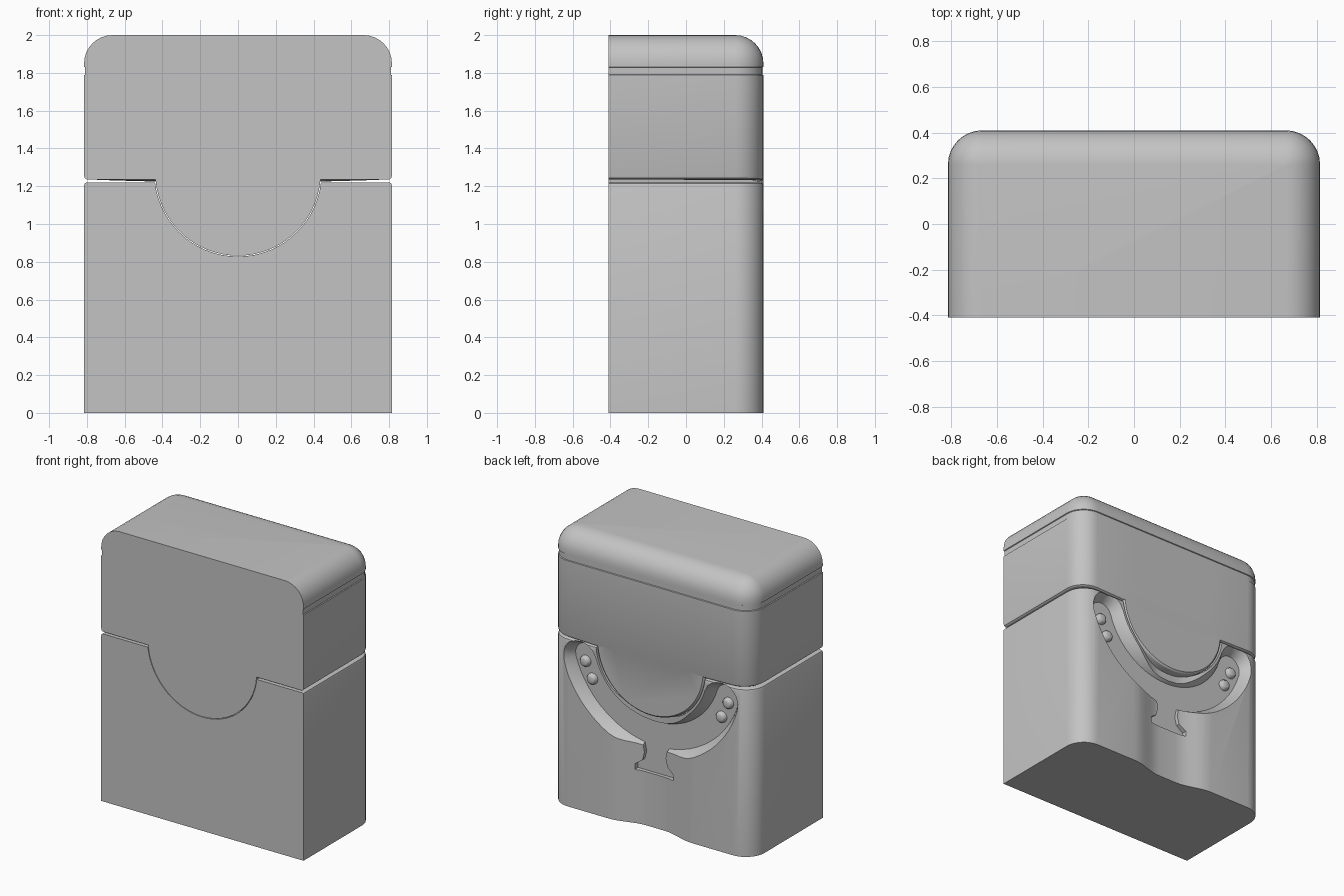
import bpy, bmesh, math
from mathutils import Vector

if "Cube" in bpy.data.objects:
    bpy.data.objects.remove(bpy.data.objects["Cube"])

grey = bpy.data.materials.new("light grey")
grey.use_nodes = True
grey.diffuse_color = (0.55, 0.55, 0.55, 1)
grey.node_tree.nodes["Principled BSDF"].inputs["Base Color"].default_value = grey.diffuse_color

W, D = 0.815, 0.41        # half width and half depth
ROUND = 0.15              # rear corner radius
HUB = 1.27                # height of the tongue and channel centre
FLOOR = 0.33              # y of the channel floor


def make(name, bm):
    bmesh.ops.recalc_face_normals(bm, faces=bm.faces)
    mesh = bpy.data.meshes.new(name)
    bm.to_mesh(mesh)
    bm.free()
    ob = bpy.data.objects.new(name, mesh)
    bpy.context.collection.objects.link(ob)
    mesh.materials.append(grey)
    return ob


def loft(name, rings):
    """Skin equal-length closed rings and cap both ends."""
    bm = bmesh.new()
    rows = [[bm.verts.new(p) for p in ring] for ring in rings]
    n = len(rows[0])
    for a, b in zip(rows, rows[1:]):
        for i in range(n):
            bm.faces.new((a[i], a[(i + 1) % n], b[(i + 1) % n], b[i]))
    bm.faces.new(rows[0])
    bm.faces.new(rows[-1])
    return make(name, bm)


def plan(inset, dent=0.0):
    """Flat-fronted outline with rounded rear corners and an optional rear dent."""
    r = max(ROUND - inset, 0.004)
    w, d = W - inset, D - inset
    half = [(w, -D)]
    for i in range(9):
        a = math.radians(90 * i / 8)
        half.append((w - r + r * math.cos(a), d - r + r * math.sin(a)))
    for i in range(8):
        t = i / 7
        half.append((0.34 - 0.27 * t, d - dent * (1 - math.cos(math.pi * t)) / 2))
    return half + [(-x, y) for x, y in reversed(half)]


def boolean(ob, cutter, operation):
    mod = ob.modifiers.new(operation.lower(), 'BOOLEAN')
    mod.operation, mod.solver, mod.object = operation, 'EXACT', cutter
    bpy.context.view_layer.objects.active = ob
    bpy.ops.object.modifier_apply(modifier=mod.name)
    bpy.data.objects.remove(cutter)


def disc(name, steps):
    """Round plug along y, given as (radius, y) steps."""
    return loft(name, [[(r * math.cos(a), y, HUB + r * math.sin(a))
                        for a in (math.tau * i / 64 for i in range(64))] for r, y in steps])


def arc_slot(half_width, y):
    """Arc-shaped slot outline with round ends, hung below the hub."""
    mid, end, pts = 0.595, math.radians(17), []
    c1 = Vector((mid * math.cos(end), HUB - mid * math.sin(end)))
    c0 = Vector((-c1.x, c1.y))
    for i in range(33):
        a = math.pi + end + (math.pi - 2 * end) * i / 32
        r = mid + half_width
        pts.append((r * math.cos(a), y, HUB + r * math.sin(a)))
    for i in range(1, 8):
        a = -end + math.pi * i / 8
        pts.append((c1.x + half_width * math.cos(a), y, c1.y + half_width * math.sin(a)))
    for i in range(33):
        a = -end - (math.pi - 2 * end) * i / 32
        r = mid - half_width
        pts.append((r * math.cos(a), y, HUB + r * math.sin(a)))
    for i in range(1, 8):
        a = end + math.pi * i / 8
        pts.append((c0.x + half_width * math.cos(a), y, c0.y + half_width * math.sin(a)))
    return pts


# Body with a shallow vertical dent down the rear
levels = [(0, 0), (1.205, 0), (1.215, 0.004), (1.22, 0.014)]
body = loft("body", [[(x, y, z) for x, y in plan(s, 0.055)] for z, s in levels])
boolean(body, disc("tongue_cutter", [(0.442, -0.6), (0.442, 0.6)]), 'DIFFERENCE')

# Curved channel with sloped walls
slopes = [(0.09, FLOOR), (0.096, 0.345), (0.112, 0.375), (0.125, 0.395), (0.138, D + 0.002), (0.138, 0.5)]
boolean(body, loft("channel_cutter", [arc_slot(h, y) for h, y in slopes]), 'DIFFERENCE')

# Flared tail below the channel
tail = [(0.13, 0.68), (0.1, 0.6), (0.085, 0.53), (0.1, 0.47), (0.155, 0.43), (0.155, 0.39)]
tail += [(-x, z) for x, z in reversed(tail)]
boolean(body, loft("tail_cutter", [[(x, y, z) for x, z in tail] for y in (FLOOR, 0.5)]), 'DIFFERENCE')

# Lid with a fine band groove and a rounded crown
levels = [(1.222, 0.014), (1.228, 0.004), (1.24, 0), (1.788, 0), (1.791, 0.006),
          (1.829, 0.006), (1.832, 0)]
for i in range(9):
    a = math.radians(90 * i / 8)
    levels.append((1.85 + 0.15 * math.sin(a), 0.15 * (1 - math.cos(a))))


def lift(x, z):
    """Raise the lower lid edge slightly towards the sides."""
    return z + 0.015 * max(0, abs(x) - 0.44) / (W - 0.44) if z < 1.3 else z


lid = loft("lid", [[(x, y, lift(x, z)) for x, y in plan(s)] for z, s in levels])
tongue = [(0.438, -D + 0.0005), (0.438, 0.385), (0.434, 0.4), (0.424, D - 0.0005)]
boolean(lid, disc("tongue", tongue), 'UNION')

# Pairs of studs at both ends of the channel
parts = [body, lid]
for side, label in ((1, "left"), (-1, "right")):
    for k, (x, z) in enumerate(((0.575, 1.055), (0.52, 0.94))):
        rings = [[(side * x + r * math.cos(a), y, z + r * math.sin(a))
                  for a in (math.tau * i / 20 for i in range(20))]
                 for r, y in ((0.042, FLOOR - 0.005), (0.038, 0.345), (0.028, 0.358), (0.018, 0.362))]
        parts.append(loft(f"{label}_stud_{k + 1}", rings))

bpy.ops.object.select_all(action='DESELECT')
for ob in parts:
    ob.select_set(True)
bpy.context.view_layer.objects.active = body
bpy.ops.object.shade_smooth_by_angle(angle=math.radians(30))
